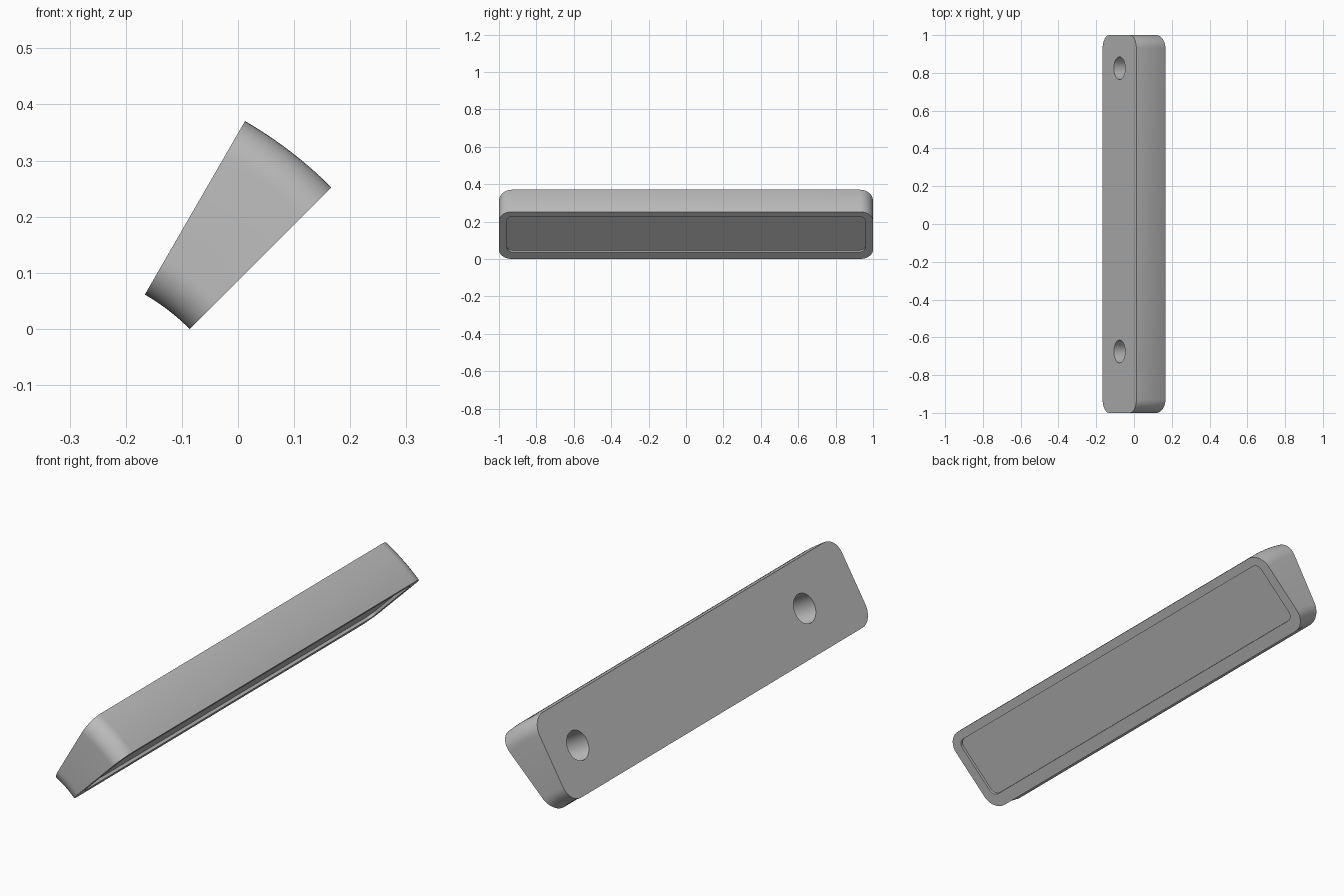
import bpy, bmesh, math
from mathutils import Vector

cube = bpy.data.objects.get("Cube")
if cube:
    bpy.data.objects.remove(cube, do_unlink=True)

# The bar is a rounded rectangle swept 15 degrees around an axis along y
AXIS = Vector((-0.3585, 0, -0.2722))
INNER, OUTER = 0.385, 0.742
LOW, HIGH = math.radians(45), math.radians(60)

grey = bpy.data.materials.new("plain_grey")
grey.use_nodes = True
colour = (0.52, 0.52, 0.52, 1)
grey.diffuse_color = colour
grey.node_tree.nodes["Principled BSDF"].inputs["Base Color"].default_value = colour


def rounded_rect(s0, s1, y0, y1, r, steps=10):
    corners = [(s1 - r, y1 - r), (s0 + r, y1 - r), (s0 + r, y0 + r), (s1 - r, y0 + r)]
    return [(cs + r * math.cos(a), cy + r * math.sin(a))
            for k, (cs, cy) in enumerate(corners)
            for a in [math.pi / 2 * (k + i / steps) for i in range(steps + 1)]]


def place(s, y, angle, lift=0):
    """Point at distance s from the axis, lifted along the sweep direction."""
    along = Vector((math.cos(angle), 0, math.sin(angle)))
    normal = Vector((-math.sin(angle), 0, math.cos(angle)))
    return AXIS + along * s + normal * lift + Vector((0, y, 0))


def loft(name, outline, stations):
    """Solid through copies of the outline at (angle, lift) stations."""
    bm = bmesh.new()
    rings = [[bm.verts.new(place(s, y, a, h)) for s, y in outline] for a, h in stations]
    for low, high in zip(rings, rings[1:]):
        for i in range(len(outline)):
            j = (i + 1) % len(outline)
            bm.faces.new((low[i], low[j], high[j], high[i]))
    bm.faces.new(rings[0])
    bm.faces.new(rings[-1])
    bmesh.ops.recalc_face_normals(bm, faces=bm.faces)
    mesh = bpy.data.meshes.new(name)
    bm.to_mesh(mesh)
    bm.free()
    mesh.materials.append(grey)
    obj = bpy.data.objects.new(name, mesh)
    bpy.context.collection.objects.link(obj)
    return obj


# Main wedge body
sweep = 12
body = loft("wedge_bar", rounded_rect(INNER, OUTER, -1, 1, 0.07),
            [(LOW + (HIGH - LOW) * i / sweep, 0) for i in range(sweep + 1)])

# Shallow pocket in the lower face
cutters = [loft("pocket_cutter",
                rounded_rect(INNER + 0.053, INNER + 0.32, -0.957, 0.957, 0.03),
                [(LOW, -0.05), (LOW, 0.012)])]

# Two blind round holes in the upper face
middle = (INNER + OUTER) / 2
for y in (0.825, -0.675):
    circle = [(middle + 0.06 * math.cos(a), y + 0.06 * math.sin(a))
              for a in [math.tau * i / 40 for i in range(40)]]
    cutters.append(loft("hole_cutter", circle, [(HIGH, -0.11), (HIGH, 0.05)]))

bpy.ops.object.select_all(action='DESELECT')
bpy.context.view_layer.objects.active = body
body.select_set(True)
for cutter in cutters:
    cutter.hide_render = True
    cut = body.modifiers.new("cut", 'BOOLEAN')
    cut.operation = 'DIFFERENCE'
    cut.solver = 'EXACT'
    cut.object = cutter
    bpy.ops.object.modifier_apply(modifier=cut.name)
    bpy.data.objects.remove(cutter, do_unlink=True)

bpy.ops.object.shade_smooth_by_angle(angle=math.radians(30))
